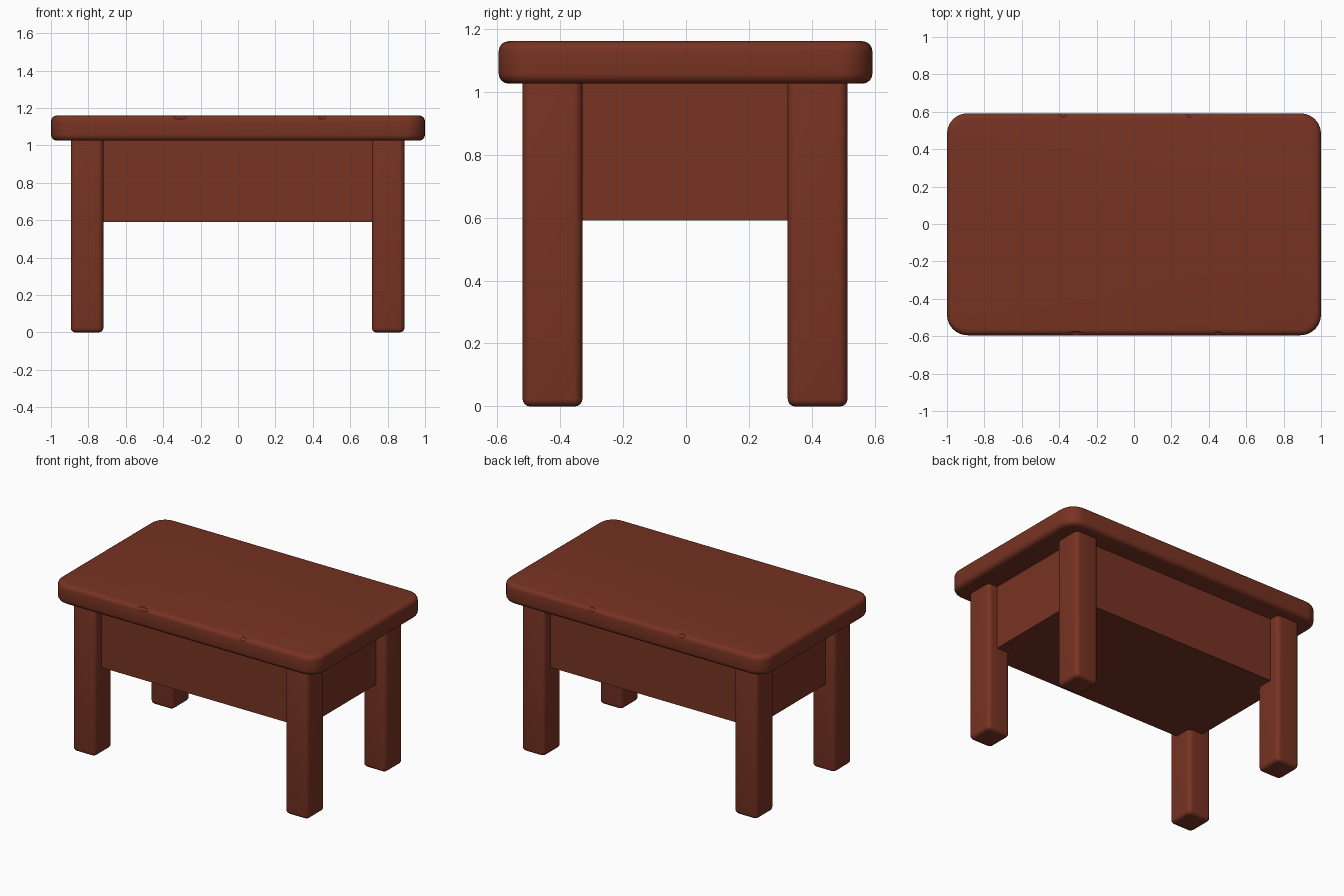
import bpy, bmesh, math
from mathutils import Matrix, Vector

if "Cube" in bpy.data.objects:
    bpy.data.objects.remove(bpy.data.objects["Cube"])

wood = bpy.data.materials.new("red_brown_wood")
wood.diffuse_color = (0.185, 0.033, 0.0165, 1)
wood.use_nodes = True
wood.node_tree.nodes["Principled BSDF"].inputs["Base Color"].default_value = wood.diffuse_color


def box(name, lo, hi, round_corners=0.0, round_edges=0.0):
    """Box from corner to corner, with rounded upright corners and softened edges."""
    lo, hi = Vector(lo), Vector(hi)
    bm = bmesh.new()
    bmesh.ops.create_cube(bm, size=1)
    bmesh.ops.transform(bm, verts=bm.verts,
                        matrix=Matrix.Translation((lo + hi) / 2) @ Matrix.Diagonal((*(hi - lo), 1)))
    if round_corners:
        upright = [e for e in bm.edges if abs(e.verts[0].co.z - e.verts[1].co.z) > 0.01]
        bmesh.ops.bevel(bm, geom=upright, offset=round_corners, segments=6,
                        profile=0.5, affect='EDGES')
    if round_edges:
        rim = [e for e in bm.edges if abs(e.verts[0].co.z - e.verts[1].co.z) < 1e-4]
        bmesh.ops.bevel(bm, geom=rim, offset=round_edges, segments=4,
                        profile=0.5, affect='EDGES')
    bmesh.ops.recalc_face_normals(bm, faces=bm.faces)
    me = bpy.data.meshes.new(name)
    bm.to_mesh(me)
    bm.free()
    me.materials.append(wood)
    ob = bpy.data.objects.new(name, me)
    bpy.context.collection.objects.link(ob)
    return ob


def smooth(ob):
    bpy.ops.object.select_all(action='DESELECT')
    ob.select_set(True)
    bpy.context.view_layer.objects.active = ob
    bpy.ops.object.shade_smooth_by_angle(angle=math.radians(35))


# Table top: thick slab with rounded corners
top = box("table_top", (-1, -0.595, 1.025), (1, 0.592, 1.16), 0.11, 0.032)

# Small worn nicks along the long upper edges
for i, (x, y, r) in enumerate([(-0.31, -0.592, 0.05), (0.45, -0.593, 0.03),
                               (-0.38, 0.59, 0.035), (0.3, 0.59, 0.03)]):
    bpy.ops.mesh.primitive_uv_sphere_add(segments=16, ring_count=8, location=(x, y, 1.158))
    nick = bpy.context.object
    nick.name = f"nick_cutter_{i}"
    nick.scale = (r, 0.018, 0.018)
    nick.data.materials.append(wood)
    nick.hide_render = True
    nick.hide_set(True)
    mod = top.modifiers.new("nick", 'BOOLEAN')
    mod.object = nick
    mod.operation = 'DIFFERENCE'
    mod.solver = 'EXACT'
smooth(top)

# Four square legs with softened corners and feet
for side, x in (("left", -0.807), ("right", 0.803)):
    for end, y in (("front", -0.424), ("back", 0.418)):
        smooth(box(f"{end}_{side}_leg", (x - 0.087, y - 0.095, 0),
                   (x + 0.087, y + 0.095, 1.05), 0.03, 0.024))

# Closed drawer box between the legs, set back from their outer faces
box("drawer_box", (-0.825, -0.45, 0.59), (0.82, 0.445, 1.04))
